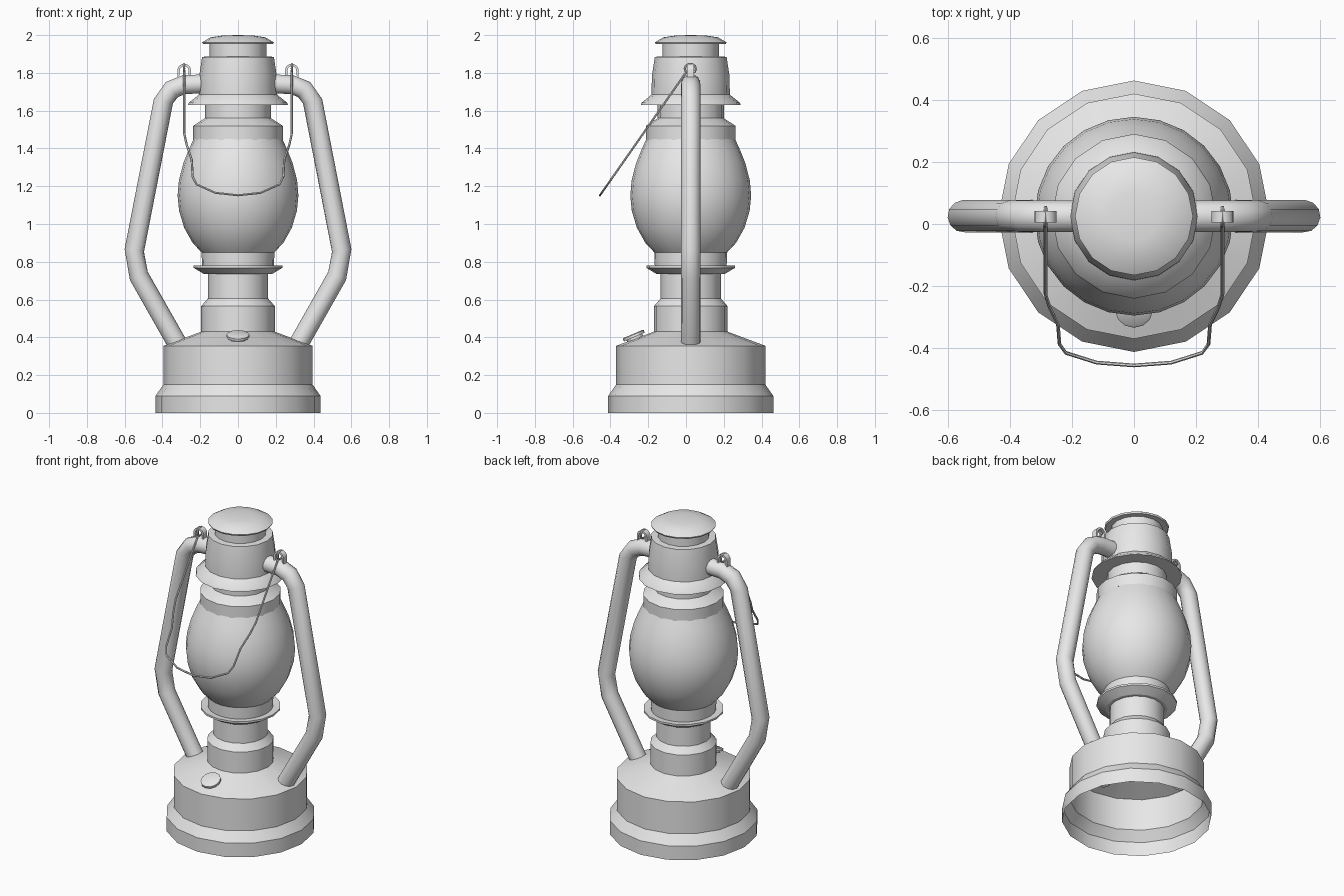
import bpy, bmesh, math
from mathutils import Vector, Matrix

cube = bpy.data.objects.get("Cube")
if cube:
    bpy.data.objects.remove(cube)

AXIS_Y = 0.025  # the body sits slightly behind the origin

metal = bpy.data.materials.new("light grey metal")
metal.use_nodes = True
GREY = (0.8, 0.8, 0.8, 1)
metal.diffuse_color = GREY
metal.node_tree.nodes["Principled BSDF"].inputs["Base Color"].default_value = GREY


def finish(name, bm, angle=30):
    bmesh.ops.recalc_face_normals(bm, faces=bm.faces)
    mesh = bpy.data.meshes.new(name)
    bm.to_mesh(mesh)
    bm.free()
    mesh.materials.append(metal)
    obj = bpy.data.objects.new(name, mesh)
    bpy.context.collection.objects.link(obj)
    bpy.ops.object.select_all(action="DESELECT")
    obj.select_set(True)
    bpy.context.view_layer.objects.active = obj
    bpy.ops.object.shade_smooth_by_angle(angle=math.radians(angle))
    return obj


def lathe(name, profile, sides=16, angle=30, matrix=None):
    """Turn (radius, height) points around the vertical axis."""
    bm = bmesh.new()
    rings = []
    for r, z in profile:
        if r == 0:
            rings.append([bm.verts.new((0, 0, z))] * sides)
        else:
            rings.append([bm.verts.new((r * math.cos(a), r * math.sin(a), z))
                          for a in (math.tau * i / sides for i in range(sides))])
    for low, high in zip(rings, rings[1:]):
        for i in range(sides):
            j = (i + 1) % sides
            corners = dict.fromkeys((low[i], low[j], high[j], high[i]))
            bm.faces.new(list(corners))
    bm.transform(matrix or Matrix.Translation((0, AXIS_Y, 0)))
    return finish(name, bm, angle)


def sweep(name, points, radius, sides, closed=False):
    """Sweep a round section along a path, mitred at each corner."""
    pts = [Vector(p) for p in points]
    n = len(pts)
    bm = bmesh.new()
    rings = []
    side = None
    for i, p in enumerate(pts):
        before = pts[i - 1] if closed or i else p
        after = pts[(i + 1) % n] if closed or i < n - 1 else p
        t = (after - before).normalized()
        if side is None:
            side = t.orthogonal()
        side = (side - t * side.dot(t)).normalized()
        up = t.cross(side)
        rings.append([bm.verts.new(p + radius * (math.cos(a) * side + math.sin(a) * up))
                      for a in (math.tau * k / sides for k in range(sides))])
    for i in range(n if closed else n - 1):
        a, b = rings[i], rings[(i + 1) % n]
        for k in range(sides):
            m = (k + 1) % sides
            bm.faces.new((a[k], a[m], b[m], b[k]))
    if not closed:
        bm.faces.new(rings[0])
        bm.faces.new(rings[-1])
    return finish(name, bm, 50)


# Fuel tank, open underneath, with the stepped column above it
lathe("fuel_tank", [(0.437, 0), (0.437, 0.09), (0.395, 0.15), (0.395, 0.355),
                    (0.195, 0.43)])
lathe("burner_column", [(0.195, 0.42), (0.195, 0.565), (0.16, 0.605), (0.16, 0.74)])
lathe("burner_plate", [(0.155, 0.735), (0.18, 0.735), (0.235, 0.768), (0.235, 0.78),
                       (0.18, 0.775)])

# Glass globe
lathe("glass_globe", [(0.19, 0.77), (0.193, 0.85), (0.24, 0.9), (0.285, 0.98),
                      (0.312, 1.07), (0.32, 1.15), (0.313, 1.23), (0.29, 1.32),
                      (0.262, 1.39), (0.235, 1.45)], sides=24, angle=40)

# Upper collar, chimney and cap
lathe("globe_collar", [(0.225, 1.445), (0.237, 1.445), (0.237, 1.52), (0.175, 1.56),
                       (0.175, 1.65)])
lathe("chimney_skirt", [(0.17, 1.63), (0.265, 1.63), (0.26, 1.642), (0.207, 1.685)])
lathe("chimney", [(0.207, 1.68), (0.206, 1.78), (0.19, 1.885), (0.15, 1.887),
                  (0.15, 1.955)])
lathe("chimney_cap", [(0.14, 1.952), (0.185, 1.952), (0.19, 1.962), (0.145, 1.988),
                      (0.08, 1.998), (0, 2.0)])

# Filler cap on the sloping front of the tank
tilt = Matrix.Translation((0, -0.275, 0.405)) @ Matrix.Rotation(math.radians(23), 4, "X")
lathe("filler_cap", [(0, -0.03), (0.045, -0.03), (0.045, -0.004), (0.06, -0.004),
                     (0.06, 0.01), (0.052, 0.014), (0, 0.014)], sides=12, matrix=tilt)


def staple(name, x):
    """Flat arched strap that holds the bail on a side tube."""
    bm = bmesh.new()
    outline = [(0.036, -0.035)]
    outline += [(0.036 * math.cos(a), 0.036 * math.sin(a))
                for a in (math.pi * i / 8 for i in range(9))]
    outline += [(-0.036, -0.035)]
    strips = []
    for u, w in outline:
        row = []
        for scale, y in ((1, 0.005), (1, 0.042), (0.65, 0.042), (0.65, 0.005)):
            row.append(bm.verts.new((x + u * scale, y, 1.812 + w * scale)))
        strips.append(row)
    for a, b in zip(strips, strips[1:]):
        for k in range(4):
            m = (k + 1) % 4
            bm.faces.new((a[k], a[m], b[m], b[k]))
    bm.faces.new(strips[0])
    bm.faces.new(strips[-1])
    finish(name, bm)


# Side tubes, staples and bail loops, mirrored left and right
tube = [(0.17, 1.742), (0.285, 1.738), (0.35, 1.712), (0.395, 1.65),
        (0.549, 0.86), (0.525, 0.725), (0.315, 0.355)]
for word, s in (("left", 1), ("right", -1)):
    sweep(word + "_side_tube", [(s * x, AXIS_Y, z) for x, z in tube], 0.052, 12)
    staple(word + "_bail_staple", s * 0.285)
    loop = [(s * 0.285, 0.023 + 0.03 * math.cos(a), 1.822 + 0.026 * math.sin(a))
            for a in (math.tau * i / 10 for i in range(10))]
    sweep(word + "_bail_loop", loop, 0.006, 6, closed=True)

# Wire bail hanging forward in a sloping plane
half = [(0.285, 1.81), (0.285, 1.48), (0.272, 1.42), (0.245, 1.34), (0.24, 1.25),
        (0.22, 1.21), (0.12, 1.165)]
outline = half + [(0, 1.152)] + [(-x, z) for x, z in reversed(half)]
sweep("wire_bail", [(x, 0.005 - (1.81 - z) * 0.7, z) for x, z in outline], 0.006, 6)
